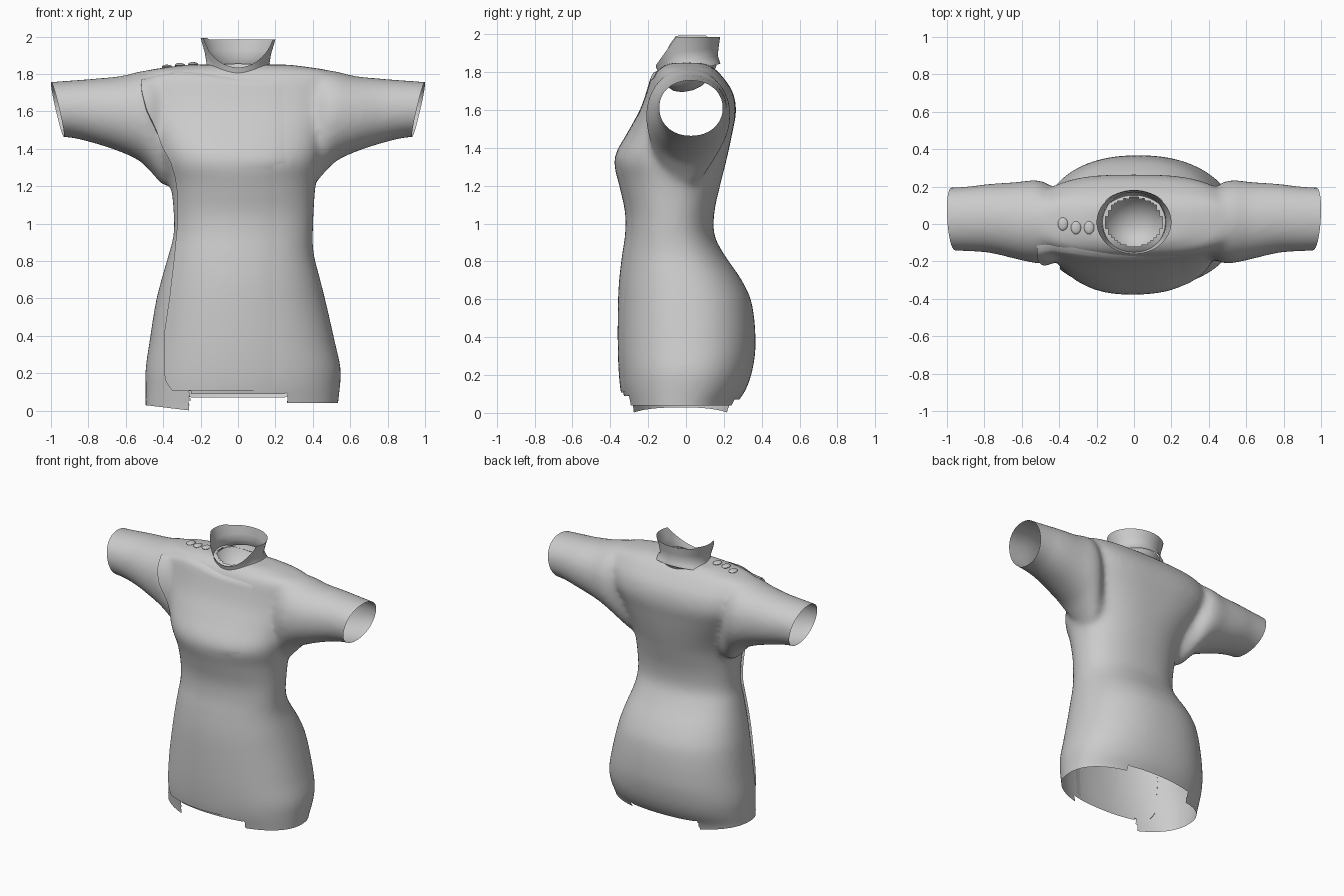
import bpy, bmesh, math
from mathutils import Vector
from mathutils.bvhtree import BVHTree

if "Cube" in bpy.data.objects:
    bpy.data.objects.remove(bpy.data.objects["Cube"])

cloth = bpy.data.materials.new("grey_cloth")
cloth.diffuse_color = (0.6, 0.6, 0.6, 1)
cloth.use_nodes = True
cloth.node_tree.nodes["Principled BSDF"].inputs["Base Color"].default_value = cloth.diffuse_color


def lerp_table(table, t):
    """Linear lookup in a list of (key, value) pairs."""
    for (k0, v0), (k1, v1) in zip(table, table[1:]):
        if t <= k1:
            return v0 + (v1 - v0) * max(0, (t - k0) / (k1 - k0))
    return table[-1][1]


def refine(rings, steps=5):
    """Smooth curve through the rings, so the loft has no bands."""
    def slope(i, c):
        a, b = rings[max(i - 1, 0)], rings[min(i + 1, len(rings) - 1)]
        return (b[c] - a[c]) / (b[0] - a[0])
    out = []
    for i in range(len(rings) - 1):
        r0, r1 = rings[i], rings[i + 1]
        h = r1[0] - r0[0]
        for k in range(steps):
            s = k / steps
            ring = [r0[0] + h * s]
            for c in range(1, 5):
                ring.append(r0[c] * (2 * s**3 - 3 * s**2 + 1) + r1[c] * (3 * s**2 - 2 * s**3)
                            + h * slope(i, c) * (s**3 - 2 * s**2 + s)
                            + h * slope(i + 1, c) * (s**3 - s**2))
            out.append(ring)
    return out + [rings[-1]]


def finish(name, bm):
    me = bpy.data.meshes.new(name)
    bm.to_mesh(me)
    bm.free()
    ob = bpy.data.objects.new(name, me)
    bpy.context.collection.objects.link(ob)
    me.materials.append(cloth)
    bpy.ops.object.select_all(action='DESELECT')
    ob.select_set(True)
    bpy.context.view_layer.objects.active = ob
    bpy.ops.object.shade_smooth_by_angle(angle=math.radians(50))
    return ob


def bridge(bm, rows, closed=True):
    for a, b in zip(rows, rows[1:]):
        n = len(a)
        for i in range(n if closed else n - 1):
            j = (i + 1) % n
            bm.faces.new((a[i], a[j], b[j], b[i]))


def loft(bm, rings, place, power, n=64):
    """Capped loft; each ring is (t, a_min, a_max, b_min, b_max)."""
    rows = []
    for t, a0, a1, b0, b1 in refine(rings):
        row = []
        p = 2 / lerp_table(power, t)
        for i in range(n):
            w = math.tau * i / n
            c, s = math.cos(w), math.sin(w)
            a = (a0 + a1) / 2 + (a1 - a0) / 2 * math.copysign(abs(c) ** p, c)
            b = (b0 + b1) / 2 + (b1 - b0) / 2 * math.copysign(abs(s) ** p, s)
            row.append(bm.verts.new(place(t, a, b)))
        rows.append(row)
    bridge(bm, rows)
    bm.faces.new(rows[0])
    bm.faces.new(rows[-1])


# Solid torso and sleeves, fused and softened
torso = [(-0.12, -.49, .53, -.30, .235), (0.03, -.495, .535, -.315, .26),
         (0.12, -.495, .545, -.335, .315), (0.22, -.495, .55, -.345, .35),
         (0.36, -.475, .52, -.35, .368), (0.58, -.44, .47, -.348, .348),
         (0.70, -.41, .44, -.342, .295), (0.84, -.37, .405, -.325, .20),
         (0.94, -.345, .40, -.31, .15), (1.06, -.345, .405, -.31, .15),
         (1.20, -.36, .415, -.34, .18), (1.34, -.40, .44, -.367, .215),
         (1.48, -.46, .47, -.295, .245), (1.60, -.51, .51, -.23, .265),
         (1.70, -.53, .53, -.195, .245), (1.78, -.53, .53, -.17, .19),
         (1.82, -.48, .48, -.14, .15), (1.85, -.28, .28, -.09, .10)]
sleeve = [(.25, -.12, .13, 1.25, 1.80), (.39, -.17, .16, 1.20, 1.815),
          (.46, -.205, .215, 1.27, 1.82), (.52, -.21, .235, 1.33, 1.815),
          (.62, -.19, .225, 1.38, 1.79), (.77, -.155, .215, 1.43, 1.775),
          (.90, -.145, .20, 1.46, 1.765), (1.10, -.14, .19, 1.47, 1.75)]
bm = bmesh.new()
loft(bm, torso, lambda t, a, b: (a, b, t), [(0, 2.25), (1.25, 2.25), (1.6, 2.9), (2, 2.9)])
for side in (-1, 1):
    loft(bm, sleeve, lambda t, a, b: (side * t, a, b), [(0, 2.1), (2, 2.1)])
bmesh.ops.recalc_face_normals(bm, faces=bm.faces[:])
form = finish("tunic_form", bm)
remesh = form.modifiers.new("fuse", 'REMESH')
remesh.mode = 'VOXEL'
remesh.voxel_size = 0.016
soft = form.modifiers.new("soften", 'SMOOTH')
soft.factor = 0.5
soft.iterations = 18
evaluated = form.evaluated_get(bpy.context.evaluated_depsgraph_get())
bm = bmesh.new()
bm.from_mesh(evaluated.to_mesh())
evaluated.to_mesh_clear()
bpy.data.objects.remove(form)


def cut(co, no, test, clear=False):
    faces = [f for f in bm.faces if test(f.calc_center_median())]
    geom = faces + list({e for f in faces for e in f.edges}) + list({v for f in faces for v in f.verts})
    bmesh.ops.bisect_plane(bm, geom=geom, dist=1e-5, plane_co=co, plane_no=no, clear_outer=clear)


# Open slanted cuffs
for side in (-1, 1):
    cut((side * .965, 0.03, 1.61), (side, -0.06, -0.23),
        lambda p: p.x * side > 0.6, clear=True)

# Stepped hem, open underneath
low = lambda p: p.z < 0.2
for x in (-0.25, 0.25):
    cut((x, 0, 0), (1, 0, 0), low)
cut((0, 0, 0), (0, 1, 0), low)
cut((-.25, 0, 0), (-.12, 0, -1), lambda p: low(p) and p.x < -0.25, clear=True)
cut((.25, 0, .04), (0, 0, -1), lambda p: low(p) and p.x > 0.25, clear=True)
middle = lambda p: low(p) and abs(p.x) < 0.25
cut((0, 0, .09), (0, 0, -1), lambda p: middle(p) and p.y < 0, clear=True)
cut((0, 0, .07), (0, 0, -1), lambda p: middle(p) and p.y > 0, clear=True)

# Neck opening, hidden by the collar
neck = [f for f in bm.faces for p in [f.calc_center_median()]
        if p.z > 1.7 and (p.x / .15) ** 2 + ((p.y - .01) / .13) ** 2 < 1]
bmesh.ops.delete(bm, geom=neck, context='FACES')
bm.normal_update()
tree = BVHTree.FromBMesh(bm)
finish("tunic_body", bm)

# Overlapping front panel with a curved free edge and a top edge along the shoulder
free_edge = [(.11, -.345), (.15, -.375), (.2, -.385), (.4, -.385), (.6, -.355), (.85, -.325),
             (1.0, -.31), (1.15, -.31), (1.25, -.325), (1.33, -.35), (1.45, -.42),
             (1.6, -.49), (1.7, -.515), (1.79, -.52)]
top_edge = [(-.52, 0.0), (-.33, .045), (-.2, .035), (0, 0.0), (.3, 0.0)]
bm = bmesh.new()
rows = []
for k in range(71):
    v = k / 70
    left = lerp_table(free_edge, 0.11 + 1.67 * v)
    right = 0.23 if v < 0.72 else 0.3
    row = []
    for i in range(-1, 33):
        u = max(i, 0) / 32
        x = left + (right - left) * u
        z = 0.11 + 1.67 * v + lerp_table(top_edge, x) * v ** 6
        lift = -0.006 if i < 0 or k == 70 else 0.016 - 0.02 * u ** 3
        hit, no, _, _ = tree.ray_cast(Vector((x, -1, z)), Vector((0, 1, 0)))
        if hit is None or hit.y > 0.0:
            hit, no, _, _ = tree.find_nearest(Vector((x, -0.13, z)))
        row.append(bm.verts.new(hit + no * lift))
    rows.append(row)
bridge(bm, rows, closed=False)
finish("front_panel", bm)


def oval_ring(bm, rx, ry, height):
    row = []
    for i in range(64):
        w = math.tau * i / 64
        x, y = rx * math.cos(w), 0.01 + ry * math.sin(w)
        row.append(bm.verts.new((x, y, height(x, y, math.sin(w)))))
    return row


# Stand collar, dipping at the front
bm = bmesh.new()
rows = []
for t, rx, ry in [(0, .205, .172), (.12, .19, .167), (.3, .168, .158), (.6, .178, .162), (1, .20, .17)]:
    def height(x, y, s):
        base = 1.80 + 0.045 * s
        rim = min(1.985, 1.835 + (y + .16) * 1.4) + (0.008 if x < -0.16 else 0)
        return base + (rim - base) * t
    rows.append(oval_ring(bm, rx, ry, height))
bridge(bm, rows)
finish("collar", bm)

# Rounded lining that closes the neck
bm = bmesh.new()
rows = [oval_ring(bm, r, r * .93, lambda x, y, s: z + 0.03 * s * r / .17)
        for r, z in [(.17, 1.825), (.155, 1.79), (.125, 1.75), (.08, 1.715), (.03, 1.70)]]
bridge(bm, rows)
bm.faces.new(rows[-1])
bmesh.ops.recalc_face_normals(bm, faces=bm.faces[:])
finish("neck_lining", bm)

# Small shoulder fastenings
for k, (x, y) in enumerate([(-.24, -.02), (-.31, -.02), (-.38, 0)]):
    hit, no, _, _ = tree.ray_cast(Vector((x, y, 3)), Vector((0, 0, -1)))
    if hit is None:
        continue
    bm = bmesh.new()
    bmesh.ops.create_uvsphere(bm, u_segments=16, v_segments=8, radius=1)
    bmesh.ops.scale(bm, vec=(.027, .035, .011), verts=bm.verts[:])
    bmesh.ops.translate(bm, vec=hit + no * .003, verts=bm.verts[:])
    finish(f"shoulder_fastening_{k + 1}", bm)
